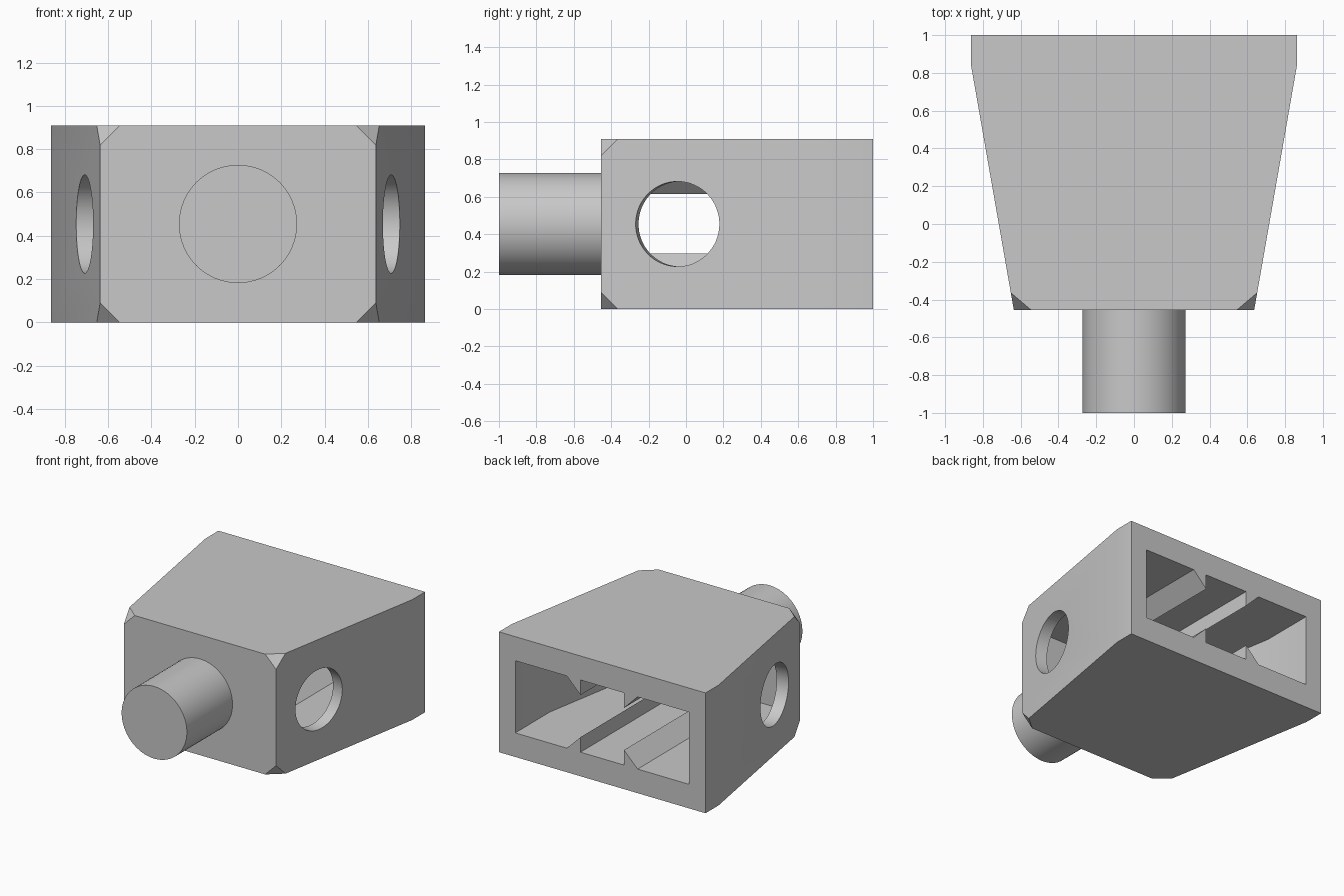
import bpy, bmesh
from math import radians
from mathutils import Vector

U = 2 / 22  # one module; the whole part is 22 modules long

if "Cube" in bpy.data.objects:
    bpy.data.objects.remove(bpy.data.objects["Cube"], do_unlink=True)

grey = bpy.data.materials.new("light_grey")
grey.use_nodes = True
colour = (0.58, 0.58, 0.58, 1)
grey.diffuse_color = colour
grey.node_tree.nodes["Principled BSDF"].inputs["Base Color"].default_value = colour


def finish(bm, name):
    bmesh.ops.recalc_face_normals(bm, faces=bm.faces)
    mesh = bpy.data.meshes.new(name)
    bm.to_mesh(mesh)
    bm.free()
    mesh.materials.append(grey)
    obj = bpy.data.objects.new(name, mesh)
    bpy.context.collection.objects.link(obj)
    return obj


def prism(points, offset):
    """Closed outline in modules, extruded along an offset in modules."""
    bm = bmesh.new()
    face = bm.faces.new([bm.verts.new(Vector(p) * U) for p in points])
    ext = bmesh.ops.extrude_face_region(bm, geom=[face], use_keep_orig=True)
    moved = [g for g in ext["geom"] if isinstance(g, bmesh.types.BMVert)]
    bmesh.ops.translate(bm, verts=moved, vec=Vector(offset) * U)
    return bm


def mirrored(half, z):
    """Plan outline symmetric about x = 0."""
    return [(x, y, z) for x, y in half] + [(-x, y, z) for x, y in reversed(half)]


def cylinder(name, radius, centre, axis, length):
    bm = bmesh.new()
    bmesh.ops.create_cone(bm, cap_ends=True, segments=64, radius1=radius * U,
                          radius2=radius * U, depth=length * U)
    turn = Vector((0, 0, 1)).rotation_difference(Vector(axis)).to_matrix()
    bmesh.ops.rotate(bm, verts=bm.verts, matrix=turn)
    bmesh.ops.translate(bm, verts=bm.verts, vec=Vector(centre) * U)
    return finish(bm, name)


def cut(target, tool):
    tool.hide_render = True
    mod = target.modifiers.new("cut", 'BOOLEAN')
    mod.operation = 'DIFFERENCE'
    mod.solver = 'EXACT'
    mod.object = tool
    bpy.context.view_layer.objects.active = target
    bpy.ops.object.modifier_apply(modifier=mod.name)
    bpy.data.objects.remove(tool, do_unlink=True)


def smooth(obj):
    bpy.ops.object.select_all(action='DESELECT')
    obj.select_set(True)
    bpy.context.view_layer.objects.active = obj
    bpy.ops.object.shade_smooth_by_angle(angle=radians(30))


# Tapered housing
slope = 2.5 / 14.3
bm = prism(mirrored([(7, -5), (9.5, 9.3), (9.5, 11)], 0), (0, 0, 10))

# Clipped front corners
for sx in (-1, 1):
    for z, sz in ((0, -1), (10, 1)):
        a = Vector((sx * 6, -5, z))
        b = Vector((sx * 7, -5, z - sz))
        c = Vector((sx * (7 + slope), -4, z))
        normal = (b - a).cross(c - a)
        if normal.dot(Vector((sx * 7, -5, z)) - a) < 0:
            normal.negate()
        bmesh.ops.bisect_plane(bm, geom=bm.verts[:] + bm.edges[:] + bm.faces[:],
                               plane_co=a * U, plane_no=normal, clear_outer=True)
        bmesh.ops.holes_fill(bm, edges=[e for e in bm.edges if e.is_boundary])
housing = finish(bm, "housing")

# Rear cavity, following the side walls, with four wedge rails left standing
front_y = -4
bend_y = 9.3 - 0.5 / slope
front_x = 8 - slope * (bend_y - front_y)
plan = [(front_x, front_y), (8, bend_y), (8, 12)]
cavity = finish(prism(mirrored(plan, 2), (0, 0, 6)), "cavity_cutter")
for sx in (-1, 1):
    for sz in (-1, 1):
        wedge = [(2, 3.1), (2, -1.75 + 0), (3.35, -3.1)]
        wedge = [(2, -3.1), (2, -1.75), (3.35, -3.1)]
        profile = [(sx * x, -6, 5 - sz * z) for x, z in wedge]
        cut(cavity, finish(prism(profile, (0, 20, 0)), "rail_wedge"))
cut(housing, cavity)

# Round side holes, square to the sloping walls
for sx in (-1, 1):
    centre = (sx * (7 + slope * 4.5), -0.5, 5)
    cut(housing, cylinder("hole_cutter", 2.5, centre, (sx, -slope, 0), 4))
smooth(housing)

# Front shaft
shaft = cylinder("front_shaft", 3, (0, -7.9, 5), (0, 1, 0), 6.2)
smooth(shaft)
